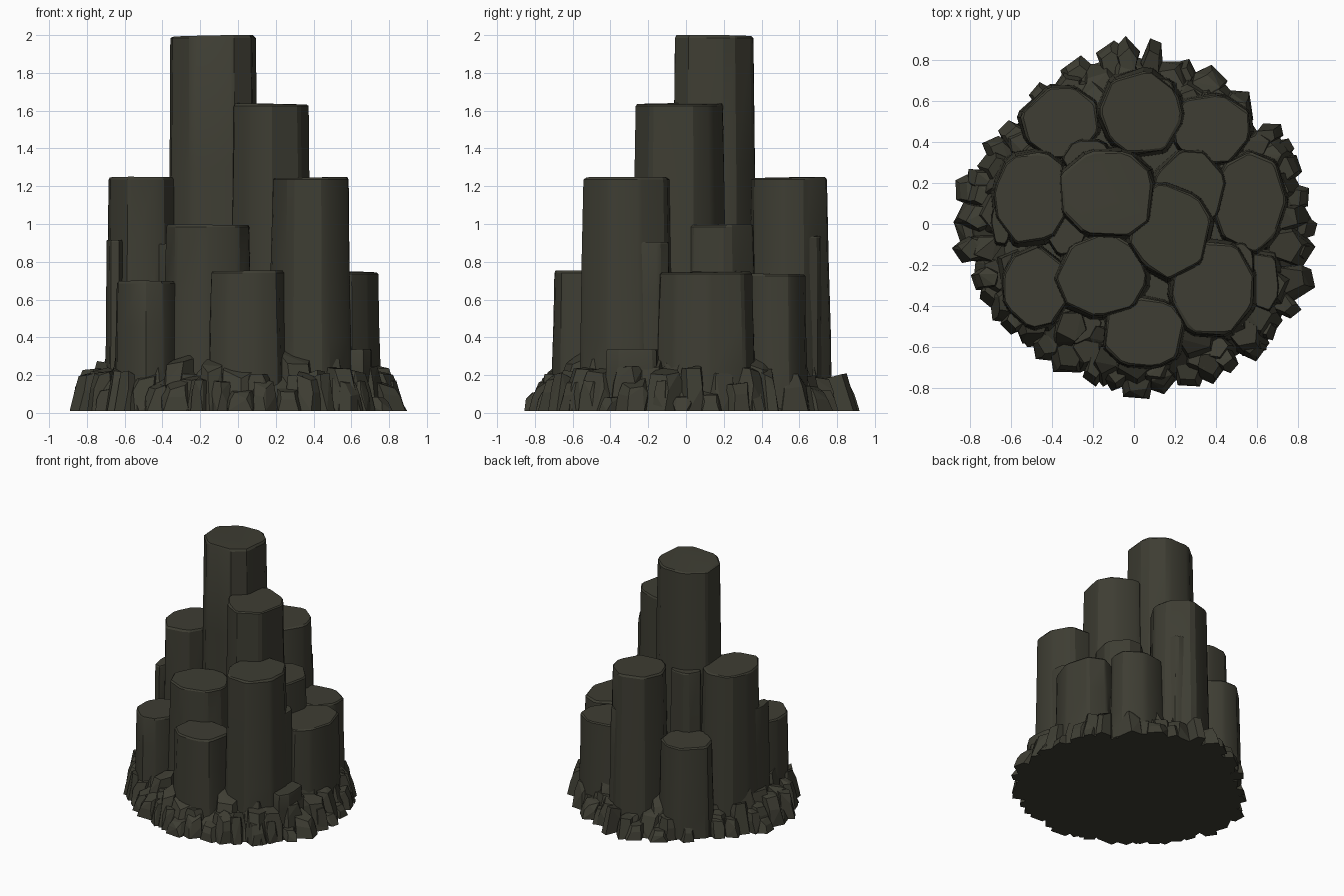
import bpy, bmesh, math, random
from mathutils import Vector

random.seed(11)
cube = bpy.data.objects.get("Cube")
if cube:
    bpy.data.objects.remove(cube)

stone = bpy.data.materials.new("dark olive stone")
stone.use_nodes = True
colour = (0.048, 0.047, 0.033, 1)
stone.diffuse_color = colour
bsdf = stone.node_tree.nodes["Principled BSDF"]
bsdf.inputs["Base Color"].default_value = colour
bsdf.inputs["Roughness"].default_value = 0.9


def finish(bm, name, smooth=None):
    bmesh.ops.recalc_face_normals(bm, faces=bm.faces)
    mesh = bpy.data.meshes.new(name)
    bm.to_mesh(mesh)
    bm.free()
    mesh.materials.append(stone)
    ob = bpy.data.objects.new(name, mesh)
    bpy.context.collection.objects.link(ob)
    if smooth:
        bpy.ops.object.select_all(action="DESELECT")
        ob.select_set(True)
        bpy.context.view_layer.objects.active = ob
        bpy.ops.object.shade_smooth_by_angle(angle=math.radians(smooth))


def loft(bm, rings):
    """Skin a stack of closed rings and cap both ends."""
    loops = [[bm.verts.new(p) for p in ring] for ring in rings]
    n = len(loops[0])
    for low, high in zip(loops, loops[1:]):
        for i in range(n):
            j = (i + 1) % n
            bm.faces.new((low[i], low[j], high[j], high[i]))
    bm.faces.new(loops[0][::-1])
    bm.faces.new(loops[-1])


def column(name, x, y, rx, ry, height, sides=8):
    """Irregular prism with softened corners, a slight flare and a worn rim."""
    start = random.random()
    corners = []
    for i in range(sides):
        a = math.tau * (i + start + random.uniform(-0.2, 0.2)) / sides
        r = random.uniform(1.0, 1.09)
        corners.append(Vector((rx * r * math.cos(a), ry * r * math.sin(a), 0)))
    # Each corner is cut into two points
    outline = []
    for i, c in enumerate(corners):
        cut = random.uniform(0.05, 0.2)
        outline.append(c.lerp(corners[i - 1], cut))
        outline.append(c.lerp(corners[(i + 1) % sides], cut))
    centre = Vector((x, y, 0))
    rings = []
    for level in (0, 0.3, 0.65, 1):
        z = 0.02 + level * (height - 0.035)
        flare = 1 + 0.12 * (1 - level) * min(1, height)
        rings.append([centre + p * (flare + random.uniform(-0.015, 0.015))
                      + Vector((0, 0, z)) for p in outline])
    tilt = Vector((random.uniform(-0.02, 0.02), random.uniform(-0.02, 0.02), 0))
    rings.append([centre + p * random.uniform(0.93, 0.98)
                  + Vector((0, 0, height - 0.004 + p.dot(tilt))) for p in outline])
    bm = bmesh.new()
    loft(bm, rings)
    finish(bm, name, 24)


# Main columns: name, centre x and y, half widths, height
columns = [
    ("tallest_column", -0.135, 0.15, 0.23, 0.22, 2.0),
    ("second_column", 0.175, -0.03, 0.195, 0.22, 1.64),
    ("front_left_column", 0.385, -0.315, 0.205, 0.23, 1.25),
    ("back_column", 0.035, 0.545, 0.2, 0.2, 1.25),
    ("right_column", -0.505, 0.13, 0.18, 0.23, 1.25),
    ("front_middle_column", -0.16, -0.25, 0.215, 0.205, 1.0),
    ("inner_column", 0.27, 0.17, 0.175, 0.19, 1.0),
    ("left_column", 0.565, 0.11, 0.175, 0.235, 0.75),
    ("back_left_column", 0.38, 0.465, 0.19, 0.175, 0.74),
    ("back_right_column", -0.355, 0.5, 0.19, 0.175, 0.75),
    ("front_low_column", 0.045, -0.535, 0.2, 0.175, 0.755),
    ("front_right_column", -0.485, -0.31, 0.16, 0.195, 0.7),
]
for spec in columns:
    column(*spec)

# Broken slabs against the larger columns and fillers between them
for spec in [("right_slab", -0.645, 0.02, 0.055, 0.13, 0.92),
             ("left_slab", 0.51, -0.2, 0.08, 0.11, 0.91),
             ("back_slab", 0.09, 0.64, 0.12, 0.085, 0.94),
             ("rear_filler", -0.23, 0.33, 0.12, 0.09, 1.22),
             ("right_filler", -0.33, -0.04, 0.11, 0.11, 0.9),
             ("low_left_slab", 0.61, -0.28, 0.11, 0.15, 0.34),
             ("low_front_slab", -0.28, -0.5, 0.12, 0.09, 0.21)]:
    column(*spec, sides=6)


# Outline radii of the rubble, counter-clockwise from the +x side
outline_radii = [0.88, 0.88, 0.81, 0.83, 0.88, 0.83, 0.78, 0.83,
                 0.9, 0.85, 0.81, 0.78, 0.83, 0.86, 0.89, 0.9]


def reach(a):
    t = (a / math.tau % 1) * len(outline_radii)
    i = int(t) % len(outline_radii)
    f = t - int(t)
    return outline_radii[i] * (1 - f) + outline_radii[(i + 1) % len(outline_radii)] * f


# Solid mound that fills the gaps between columns and rubble
bm = bmesh.new()
rings = []
for scale, z in ((0.93, 0.01), (0.89, 0.1), (0.76, 0.2)):
    ring = []
    for i in range(40):
        a = math.tau * i / 40
        r = reach(a) * scale * random.uniform(0.96, 1.03)
        ring.append((r * math.cos(a), r * math.sin(a), z))
    rings.append(ring)
loft(bm, rings)
finish(bm, "base_mound")


def rock(bm, a, inner, outer, width, height):
    """Blocky chunk: hull of a wide foot and a slightly narrower sloping top."""
    out = Vector((math.cos(a), math.sin(a), 0))
    side = Vector((-out.y, out.x, 0))
    mid, half = (inner + outer) / 2, (outer - inner) / 2
    turn = random.random()
    slope = random.uniform(-0.12, 0.2)
    points = []
    for level, spread in ((0, 1.1), (0.6, 1.0), (1, 0.82)):
        for k in range(5):
            b = math.tau * (k + turn + random.uniform(-0.2, 0.2)) / 5
            u = math.cos(b) * half * spread - level * half * 0.35
            v = math.sin(b) * width * spread
            z = 0.01 + level * height * (random.uniform(0.88, 1) - slope * math.cos(b))
            points.append(bm.verts.new(out * (mid + u) + side * v + Vector((0, 0, z))))
    hull = bmesh.ops.convex_hull(bm, input=points)
    loose = [g for g in set(hull["geom_interior"] + hull["geom_unused"])
             if isinstance(g, bmesh.types.BMVert)]
    bmesh.ops.delete(bm, geom=loose, context="VERTS")


# Rubble skirt: name, count, inner and outer reach, half width, height range
for name, count, near, far, width, low, high in [
        ("outer_rubble", 40, 0.84, 1.02, 0.07, 0.07, 0.22),
        ("middle_rubble", 32, 0.76, 0.97, 0.085, 0.16, 0.27),
        ("inner_rubble", 24, 0.66, 0.89, 0.1, 0.2, 0.32)]:
    bm = bmesh.new()
    for i in range(count):
        a = math.tau * (i + random.uniform(-0.35, 0.35)) / count
        r = reach(a)
        rock(bm, a, r * near, r * (far + random.uniform(-0.04, 0.03)),
             width * random.uniform(0.75, 1.25), random.uniform(low, high))
    bmesh.ops.dissolve_limit(bm, angle_limit=math.radians(10),
                             verts=bm.verts, edges=bm.edges)
    finish(bm, name)
